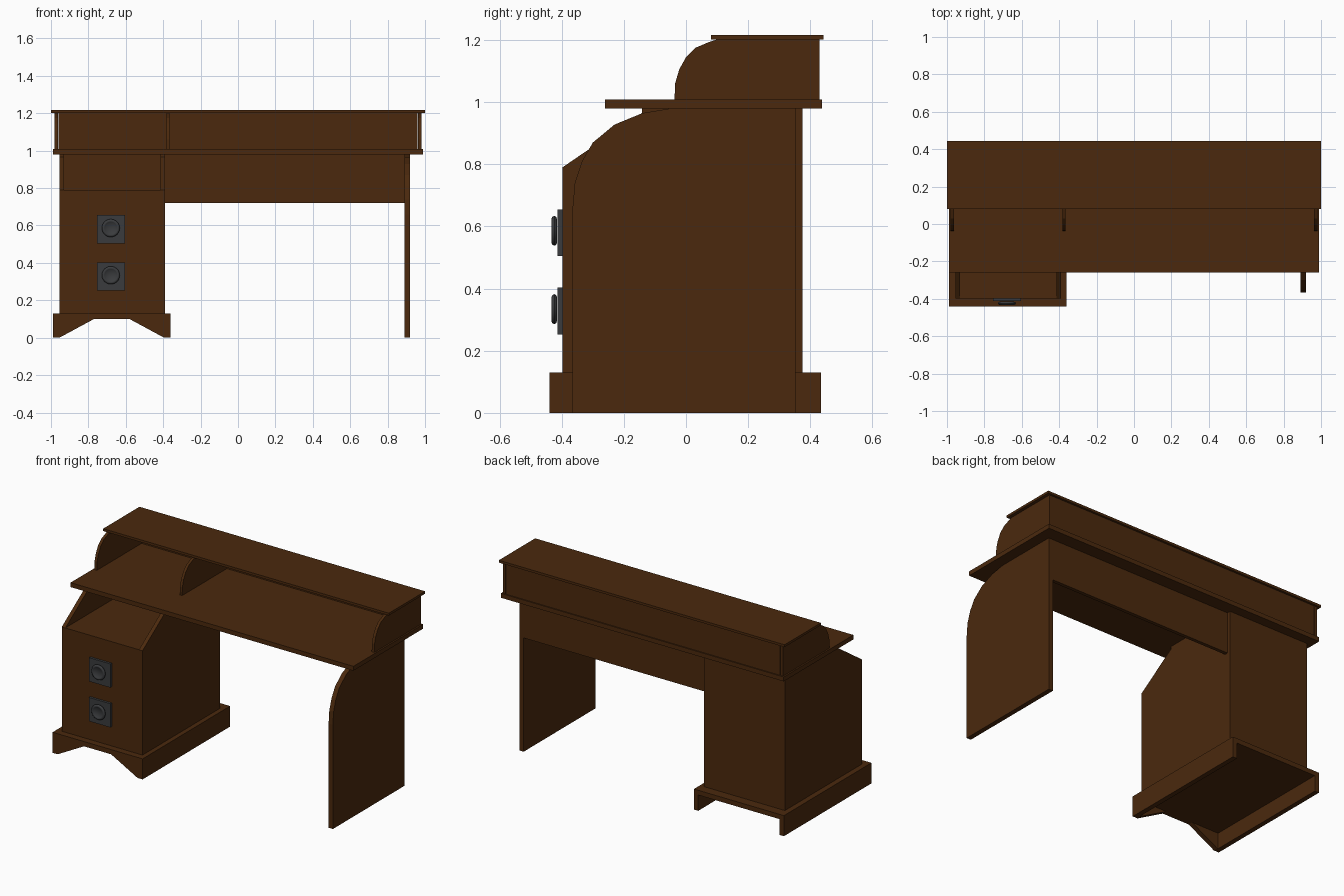
import bpy, bmesh, math
from mathutils import Vector

if "Cube" in bpy.data.objects:
    bpy.data.objects.remove(bpy.data.objects["Cube"])


def material(name, rgb):
    m = bpy.data.materials.new(name)
    m.diffuse_color = (*rgb, 1)
    m.use_nodes = True
    m.node_tree.nodes["Principled BSDF"].inputs["Base Color"].default_value = m.diffuse_color
    return m


WOOD = material("dark_wood", (0.07, 0.022, 0.004))
IRON = material("dark_iron", (0.042, 0.044, 0.047))


def finish(name, bm, mat):
    bmesh.ops.recalc_face_normals(bm, faces=bm.faces)
    me = bpy.data.meshes.new(name)
    bm.to_mesh(me)
    bm.free()
    me.materials.append(mat)
    ob = bpy.data.objects.new(name, me)
    bpy.context.collection.objects.link(ob)
    return ob


def extrude(name, points, direction, mat=WOOD):
    bm = bmesh.new()
    face = bm.faces.new([bm.verts.new(p) for p in points])
    new = bmesh.ops.extrude_face_region(bm, geom=[face])["geom"]
    verts = [g for g in new if isinstance(g, bmesh.types.BMVert)]
    bmesh.ops.translate(bm, verts=verts, vec=Vector(direction))
    return finish(name, bm, mat)


def box(name, x0, x1, y0, y1, z0, z1, mat=WOOD):
    pts = [(x0, y0, z0), (x1, y0, z0), (x1, y1, z0), (x0, y1, z0)]
    return extrude(name, pts, (0, 0, z1 - z0), mat)


def side_panel(name, profile, x0, x1):
    """Panel with a (y, z) outline, thick along x."""
    return extrude(name, [(x0, y, z) for y, z in profile], (x1 - x0, 0, 0))


def lathe_y(name, profile, x, z, mat, steps=32):
    """Spin a (radius, y) profile around the y axis at (x, z)."""
    bm = bmesh.new()
    verts = [bm.verts.new((x + r, y, z)) for r, y in profile]
    edges = [bm.edges.new(p) for p in zip(verts, verts[1:])]
    bmesh.ops.spin(bm, geom=verts + edges, cent=(x, 0, z), axis=(0, 1, 0),
                   angle=2 * math.pi, steps=steps)
    bmesh.ops.remove_doubles(bm, verts=bm.verts, dist=1e-5)
    ob = finish(name, bm, mat)
    bpy.context.view_layer.objects.active = ob
    ob.select_set(True)
    bpy.ops.object.shade_smooth_by_angle(angle=math.radians(50))
    ob.select_set(False)


# Desktop and upper shelf
box("desktop", -0.99, 0.99, -0.26, 0.437, 0.98, 1.008)
box("shelf_top", -1, 1, 0.08, 0.443, 1.202, 1.217)
box("shelf_back", -0.96, 0.96, 0.41, 0.43, 1.008, 1.202)
shelf_profile = [(0.43, 1.008), (0.43, 1.202), (0.10, 1.202), (0.075, 1.194),
                 (0.03, 1.175), (0.0, 1.145), (-0.022, 1.105),
                 (-0.035, 1.06), (-0.037, 1.008)]
for name, x0, x1 in (("left", -0.98, -0.962), ("middle", -0.382, -0.365),
                     ("right", 0.962, 0.98)):
    side_panel("shelf_side_" + name, shelf_profile, x0, x1)

# Right leg and the panel behind the knees
side_panel("right_leg", [(0.352, 0), (0.352, 0.98), (-0.05, 0.98),
                         (-0.14, 0.965), (-0.23, 0.928), (-0.30, 0.87),
                         (-0.335, 0.81), (-0.358, 0.74), (-0.365, 0.66),
                         (-0.365, 0)], 0.89, 0.92)
box("modesty_panel", -0.39, 0.89, 0.33, 0.352, 0.72, 0.98)

# Drawer pedestal with sloping cheeks above an open tray
box("pedestal_body", -0.955, -0.39, -0.398, 0.375, 0.13, 0.79)
cheek = [(-0.398, 0.79), (0.375, 0.79), (0.375, 0.98), (-0.142, 0.98),
         (-0.142, 0.965)]
side_panel("left_cheek", cheek, -0.955, -0.93)
side_panel("right_cheek", cheek, -0.415, -0.39)
box("tray_back", -0.93, -0.415, 0.352, 0.375, 0.79, 0.98)

# Plinth: slab, side skirts and notched front skirt, open at the back
box("plinth_slab", -0.99, -0.36, -0.44, 0.435, 0.10, 0.13)
box("plinth_left", -0.99, -0.96, -0.41, 0.435, 0, 0.10)
box("plinth_right", -0.39, -0.36, -0.41, 0.435, 0, 0.10)
for name, a, b, c in (("left", -0.99, -0.955, -0.77),
                      ("right", -0.36, -0.395, -0.58)):
    extrude("front_foot_" + name, [(a, -0.44, 0), (b, -0.44, 0),
                                   (c, -0.44, 0.10), (a, -0.44, 0.10)],
            (0, 0.03, 0))

# Drawer plates and round knobs
knob = [(0, -0.415), (0.038, -0.415), (0.045, -0.418), (0.048, -0.424),
        (0.045, -0.43), (0.039, -0.433), (0.033, -0.431), (0.029, -0.427),
        (0, -0.427)]
for name, z in (("lower", 0.328), ("upper", 0.58)):
    box(name + "_plate", -0.755, -0.605, -0.413, -0.398, z - 0.075, z + 0.075, IRON)
    lathe_y(name + "_knob", knob, -0.68, z + 0.006, IRON)
